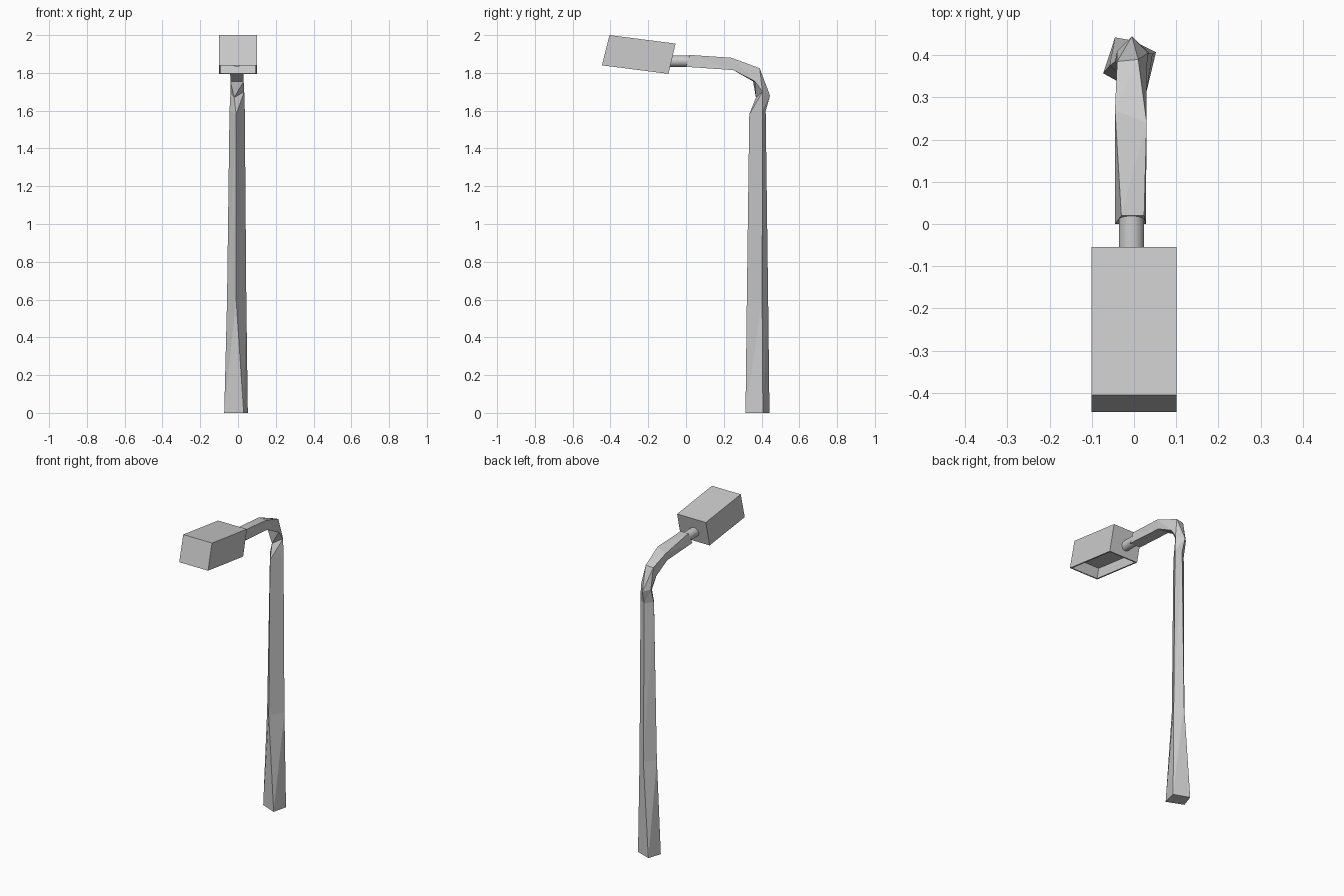
import bpy, bmesh, math
from mathutils import Vector

if "Cube" in bpy.data.objects:
    bpy.data.objects.remove(bpy.data.objects["Cube"])

grey = bpy.data.materials.new("plain_grey")
grey.diffuse_color = (0.6, 0.6, 0.6, 1)
grey.use_nodes = True
grey.node_tree.nodes["Principled BSDF"].inputs["Base Color"].default_value = grey.diffuse_color


def finish(bm, name):
    bmesh.ops.recalc_face_normals(bm, faces=bm.faces[:])
    me = bpy.data.meshes.new(name)
    bm.to_mesh(me)
    bm.free()
    me.materials.append(grey)
    ob = bpy.data.objects.new(name, me)
    bpy.context.collection.objects.link(ob)
    return ob


# Twisted four-sided pole that bends over into the arm
rings = [
    [(-.073, .357, 0), (.03, .315, 0), (.052, .407, 0), (-.045, .442, 0)],
    [(-.058, .375, .6), (-.01, .322, .6), (.044, .403, .6), (-.005, .435, .6)],
    [(-.045, .385, 1.6), (-.01, .335, 1.58), (.036, .405, 1.6), (-.002, .422, 1.6)],
    [(-.04, .41, 1.69), (-.02, .37, 1.67), (.033, .405, 1.70), (-.005, .445, 1.68)],
    [(-.04, .385, 1.82), (-.04, .355, 1.755), (.03, .365, 1.755), (.01, .39, 1.825)],
    [(-.045, .27, 1.865), (-.042, .25, 1.815), (.03, .25, 1.815), (.03, .24, 1.88)],
    [(-.03, .02, 1.895), (-.045, .0, 1.832), (.028, .0, 1.832), (.024, .02, 1.895)],
]
bm = bmesh.new()
loops = [[bm.verts.new(p) for p in r] for r in rings]
for a, b in zip(loops, loops[1:]):
    for i in range(4):
        j = (i + 1) % 4
        bm.faces.new((a[i], a[j], b[j]))
        bm.faces.new((a[i], b[j], b[i]))
bm.faces.new(loops[0])
bm.faces.new(loops[-1])
finish(bm, "bent_pole")

# Round connector between arm and lamp head
bpy.ops.mesh.primitive_cylinder_add(vertices=24, radius=.03, depth=.14,
                                    location=(-.006, -.05, 1.862),
                                    rotation=(math.pi / 2, 0, 0))
pipe = bpy.context.object
pipe.name = "connector_pipe"
pipe.data.materials.append(grey)
bpy.ops.object.shade_smooth_by_angle()

# Tilted lamp head: side profile extruded across x, hollow underneath
profile = [(-.445, 1.84), (-.093, 1.795), (-.055, 1.955), (-.405, 2.0)]
bm = bmesh.new()
left = [bm.verts.new((-.101, y, z)) for y, z in profile]
right = [bm.verts.new((.101, y, z)) for y, z in profile]
bm.faces.new(left)
bm.faces.new(right)
sides = []
for i in range(4):
    j = (i + 1) % 4
    sides.append(bm.faces.new((left[i], left[j], right[j], right[i])))
bmesh.ops.recalc_face_normals(bm, faces=bm.faces[:])
under = sides[0]
bmesh.ops.inset_region(bm, faces=[under], thickness=.013)
ext = bmesh.ops.extrude_discrete_faces(bm, faces=[under])
up = Vector((0, .015, .06))
bmesh.ops.translate(bm, vec=up, verts=ext["faces"][0].verts[:])
finish(bm, "lamp_head")
